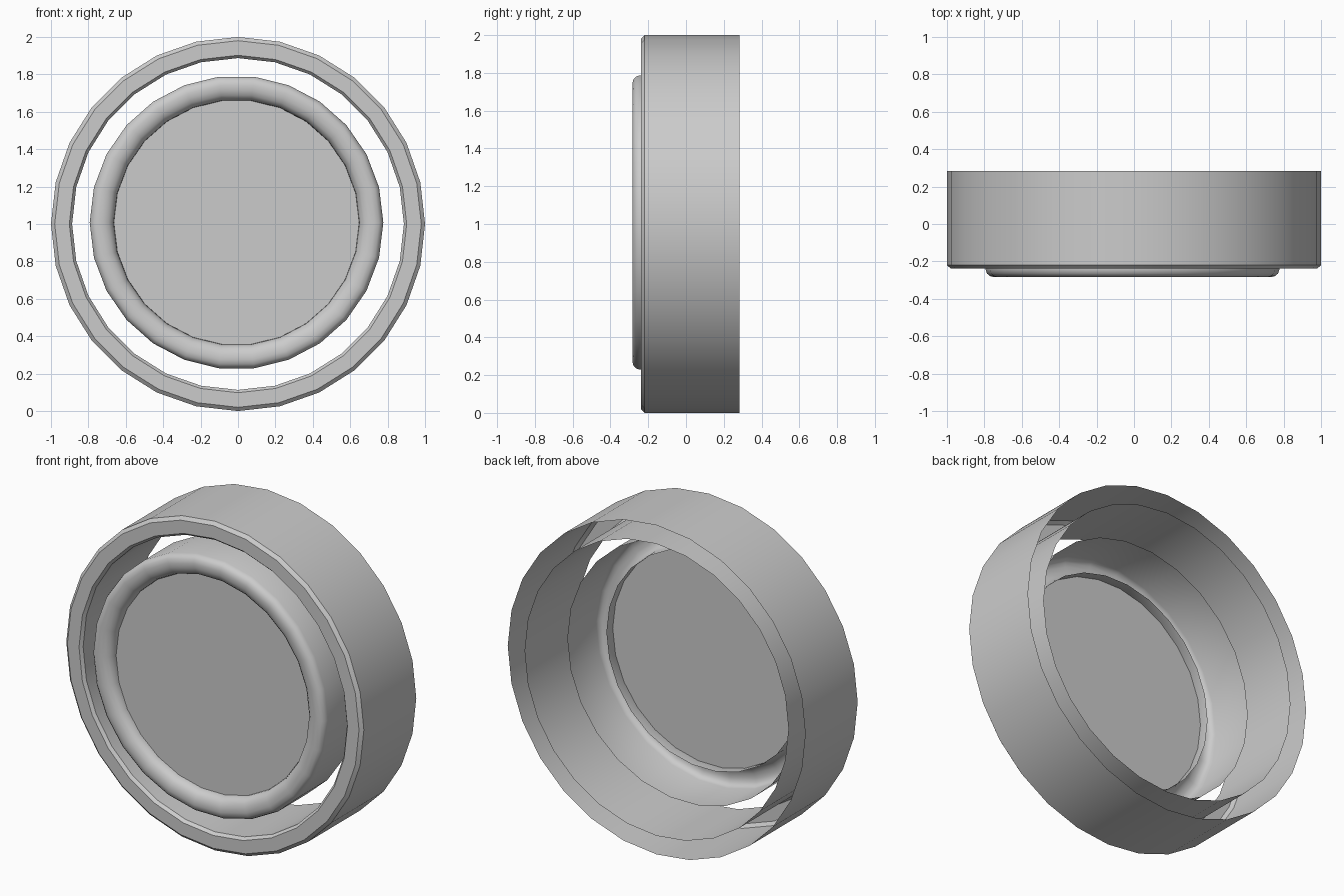
import bpy, bmesh, math

if "Cube" in bpy.data.objects:
    bpy.data.objects.remove(bpy.data.objects["Cube"])


def finish(name, bm):
    bmesh.ops.recalc_face_normals(bm, faces=bm.faces)
    me = bpy.data.meshes.new(name)
    bm.to_mesh(me)
    bm.free()
    ob = bpy.data.objects.new(name, me)
    bpy.context.collection.objects.link(ob)
    bpy.ops.object.select_all(action='DESELECT')
    ob.select_set(True)
    bpy.context.view_layer.objects.active = ob
    bpy.ops.object.shade_smooth_by_angle(angle=math.radians(30))
    return ob


def ring_verts(bm, r, y, sides, cx, cz):
    step = 2 * math.pi / sides
    return [bm.verts.new((cx + r * math.cos(i * step), y, cz + r * math.sin(i * step)))
            for i in range(sides)]


def lathe(name, profile, sides, cx=0.0, cz=1.0):
    """Revolve an open (radius, y) profile about the y axis."""
    bm = bmesh.new()
    rings = [ring_verts(bm, r, y, sides, cx, cz) for r, y in profile]
    for a, b in zip(rings, rings[1:]):
        for i in range(sides):
            j = (i + 1) % sides
            bm.faces.new((a[i], a[j], b[j], b[i]))
    return finish(name, bm)


# Outer housing: double wall, bevelled front lip, open at the back
lathe("outer_housing", [(0.887, 0.283), (0.887, -0.22), (0.902, -0.238),
                        (0.98, -0.238), (1.0, -0.22), (1.0, 0.283)], 28)

# Inner bezel: side wall rolling over to a rounded rim and back inward
CX, CZ = -0.008, 1.008
lathe("inner_bezel", [(0.785, 0.03), (0.785, -0.245), (0.778, -0.265), (0.762, -0.279),
                      (0.738, -0.284), (0.71, -0.282), (0.684, -0.272),
                      (0.666, -0.255), (0.657, -0.232), (0.655, -0.16)], 26, CX, CZ)

# Flat face plate set inside the bezel
bm = bmesh.new()
bm.faces.new(ring_verts(bm, 0.656, -0.222, 26, CX, CZ))
finish("face_plate", bm)
